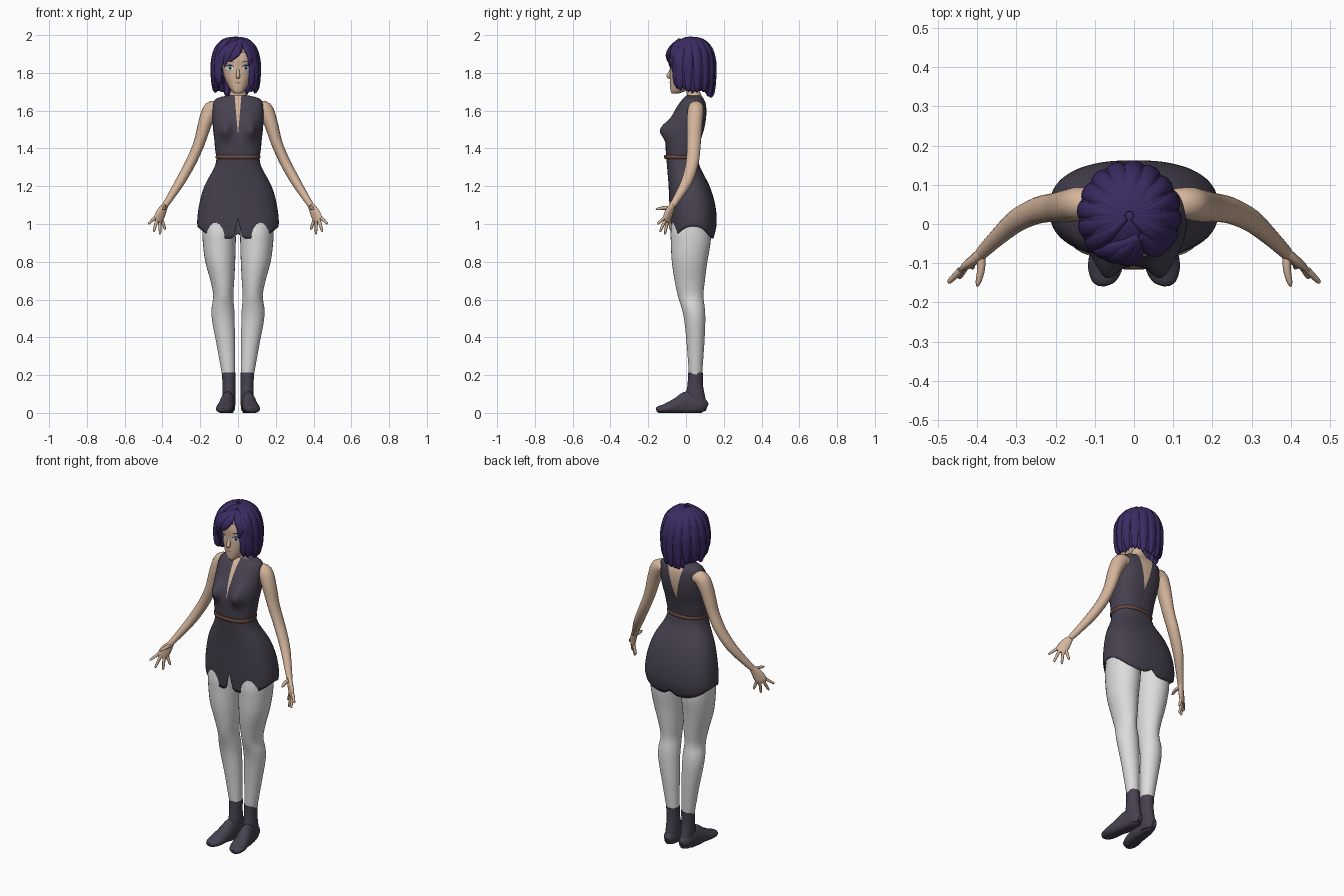
import bpy, bmesh, math, random
from mathutils import Vector

random.seed(4)
cube = bpy.data.objects.get("Cube")
if cube:
    bpy.data.objects.remove(cube)


def material(name, rgb):
    m = bpy.data.materials.new(name)
    m.use_nodes = True
    m.diffuse_color = (*rgb, 1)
    m.node_tree.nodes["Principled BSDF"].inputs["Base Color"].default_value = (*rgb, 1)
    return m


SKIN = material("skin", (.66, .46, .33))
HAIR = material("purple_hair", (.045, .024, .125))
CLOTH = material("dark_cloth", (.062, .053, .078))
LEGS = material("pale_leggings", (.72, .72, .72))
BELT = material("brown_leather", (.14, .065, .045))
WHITE = material("eye_white", (.8, .82, .85))
IRIS = material("teal_iris", (.2, .42, .48))
DARK = material("dark_lash", (.02, .015, .03))
LIP = material("lip", (.42, .2, .16))


def spline(rows, k=4):
    """Catmull-Rom samples through rows of numbers."""
    out = []
    for i in range(len(rows) - 1):
        a, b, c, d = (rows[max(0, min(j, len(rows) - 1))] for j in range(i - 1, i + 3))
        for s in range(k):
            t = s / k
            out.append([.5 * (2 * q + (r - p) * t + (2 * p - 5 * q + 4 * r - e) * t * t
                              + (3 * q - p - 3 * r + e) * t ** 3)
                        for p, q, r, e in zip(a, b, c, d)])
    return out + [list(rows[-1])]


def rings_object(name, rings, mat, mirror=False, cap=True):
    n = len(rings[0])
    faces = [(i * n + j, i * n + (j + 1) % n, (i + 1) * n + (j + 1) % n, (i + 1) * n + j)
             for i in range(len(rings) - 1) for j in range(n)]
    if cap:
        faces += [tuple(range(n))[::-1], tuple(range((len(rings) - 1) * n, len(rings) * n))]
    me = bpy.data.meshes.new(name)
    me.from_pydata([v for r in rings for v in r], [], faces)
    bm = bmesh.new()
    bm.from_mesh(me)
    bmesh.ops.recalc_face_normals(bm, faces=bm.faces)
    for f in bm.faces:
        f.smooth = len(f.verts) == 4
    bm.to_mesh(me)
    bm.free()
    return add_object(name, me, mat, mirror)


def add_object(name, me, mat, mirror=False):
    me.materials.append(mat)
    ob = bpy.data.objects.new(name, me)
    bpy.context.collection.objects.link(ob)
    if mirror:
        ob.modifiers.new("mirror", "MIRROR").use_mirror_merge = False
    return ob


def oval(z, cx, rx, y0, y1, n=32, power=2.3):
    """Rounded horizontal section; vertex 0 is the front centre."""
    def bulge(v):
        return math.copysign(abs(v) ** (2 / power), v)
    return [(cx + rx * bulge(math.sin(a)), (y0 + y1) / 2 - (y1 - y0) / 2 * bulge(math.cos(a)), z)
            for a in (2 * math.pi * j / n for j in range(n))]


def loft(name, rows, mat, mirror=False, n=32, power=2.3):
    return rings_object(name, [oval(*r, n, power) for r in spline(rows)], mat, mirror)


def tube(name, rows, mat, hint, mirror=False, n=12, floor=False, k=4):
    """Sweep an ellipse along rows of x, y, z, width, thickness."""
    rows = spline(rows, k)
    pts = [Vector(r[:3]) for r in rows]
    rings = []
    for i, p in enumerate(pts):
        t = (pts[min(i + 1, len(pts) - 1)] - pts[max(i - 1, 0)]).normalized()
        h = hint(p) if callable(hint) else Vector(hint)
        side = t.cross(h).normalized()
        up = side.cross(t)
        ring = []
        for j in range(n):
            a = 2 * math.pi * j / n
            v = p + side * math.cos(a) * rows[i][3] + up * math.sin(a) * rows[i][4]
            if floor:
                v.z = max(v.z, 0)
            ring.append(v)
        rings.append(ring)
    return rings_object(name, rings, mat, mirror)


# Legs and boots
loft("leg", [(1.08, .095, .09, -.06, .13), (.97, .099, .089, -.08, .132), (.9, .099, .087, -.08, .13),
             (.8, .094, .079, -.075, .113), (.7, .083, .063, -.06, .1), (.62, .078, .053, -.043, .092),
             (.55, .08, .06, -.022, .1), (.48, .077, .059, -.008, .102), (.35, .063, .048, .005, .096),
             (.18, .048, .033, .017, .083)], LEGS, True, power=2)
loft("boot_shaft", [(.215, .049, .037, .012, .09), (.15, .048, .034, .008, .09), (.1, .048, .035, 0, .098),
                    (.05, .048, .034, .0, .108), (.01, .048, .03, .01, .105)], CLOTH, True, 24, 2)
tube("boot_foot", [(.048, .112, .03, .014, .02), (.049, .08, .04, .034, .045), (.055, .01, .045, .037, .07),
                   (.064, -.05, .035, .042, .044), (.074, -.11, .022, .044, .026),
                   (.08, -.145, .018, .03, .018), (.081, -.157, .016, .012, .01)],
     CLOTH, (0, 0, 1), True, 16, True)

# Skirt with a curved hem that rises at the sides and splits at the front
COLS, STEPS = 96, 22
profile = spline([(1.36, 0, .112, -.105, .06), (1.3, 0, .125, -.1, .075), (1.2, 0, .178, -.092, .125),
                  (1.1, 0, .206, -.088, .155), (1.0, 0, .216, -.084, .162), (.92, 0, .2, -.078, .145)], 8)


def section_at(rows, z):
    for a, b in zip(rows, rows[1:]):
        if min(a[0], b[0]) <= z <= max(a[0], b[0]):
            t = (z - a[0]) / (b[0] - a[0])
            return [p + (q - p) * t for p, q in zip(a, b)]
    return rows[0] if abs(z - rows[0][0]) < abs(z - rows[-1][0]) else rows[-1]


hems = []
for x, y, z in oval(.95, 0, 1, -1, 1, COLS, 2.4):
    notch = .11 * math.exp(-(x / .07) ** 2) if y < 0 else .025 * math.exp(-(x / .12) ** 2)
    hems.append(.922 + .065 * abs(x) ** 4 + notch)
skirt_rings = []
for i in range(STEPS + 1):
    heights = [1.36 + (h - 1.36) * i / STEPS for h in hems]
    skirt_rings.append([oval(*section_at(profile, z), COLS, 2.4)[j] for j, z in enumerate(heights)])
skirt = rings_object("skirt", skirt_rings, CLOTH, cap=False)
solid = skirt.modifiers.new("thickness", "SOLIDIFY")
solid.thickness, solid.offset = .006, -1

# Sleeveless bodice: bust shaping, then neckline openings cut as skin faces
body = spline([(1.34, 0, .11, -.103, .058), (1.385, 0, .12, -.107, .065), (1.45, 0, .126, -.108, .08),
               (1.5, 0, .132, -.1, .095), (1.55, 0, .135, -.084, .105), (1.6, 0, .135, -.06, .108),
               (1.64, 0, .131, -.035, .104), (1.665, 0, .112, -.014, .092), (1.68, 0, .06, .0, .082)])
rings = [oval(*r, 64, 2.4) for r in body]
rings = [[(x, y - (.048 * math.exp(-((abs(x) - .07) / .035) ** 2 - ((z - 1.5) / .05) ** 2) if y < 0 else 0), z)
          for x, y, z in r] for r in rings]
bodice = rings_object("bodice", rings, CLOTH)
bodice.data.materials.append(SKIN)
bm = bmesh.new()
bm.from_mesh(bodice.data)
for facing, slope, base in ((-1, .085, 1.47), (1, .25, 1.47)):
    for s in (-1, 1):
        part = [f for f in bm.faces if (f.calc_center_median().y - .03) * facing > 0]
        geom = part + list({e for f in part for e in f.edges}) + list({v for f in part for v in f.verts})
        bmesh.ops.bisect_plane(bm, geom=geom, plane_co=(0, 0, base), plane_no=(s, 0, -slope))
    for f in bm.faces:
        c = f.calc_center_median()
        if (c.y - .03) * facing > 0 and abs(c.x) < slope * (c.z - base):
            f.material_index = 1
bm.to_mesh(bodice.data)
bm.free()
loft("belt", [(1.345, 0, .114, -.112, .064), (1.35, 0, .118, -.116, .068),
              (1.36, 0, .118, -.116, .068), (1.365, 0, .114, -.112, .064)], BELT, n=48, power=2.4)

# Arms and hands
PALM = Vector((-.6, -.78, 0))
tube("arm", [(.1, .055, 1.615, .03, .036), (.14, .052, 1.607, .043, .042), (.172, .046, 1.54, .037, .042),
             (.205, .042, 1.43, .03, .037), (.248, .034, 1.33, .028, .034), (.3, .008, 1.235, .026, .03),
             (.346, -.032, 1.16, .021, .023), (.388, -.073, 1.095, .016, .017)], SKIN, (0, 1, 0), True, 18)
tube("palm", [(.384, -.069, 1.1, .016, .014), (.404, -.088, 1.065, .029, .014),
              (.42, -.1, 1.03, .032, .012), (.427, -.107, 1.012, .027, .008)], SKIN, PALM, True)
spread = Vector((.76, -.59, .25))
tips = ((.474, -.15, 1.0), (.446, -.138, .958), (.412, -.112, .945), (.385, -.082, .97))
for i, tip in enumerate(tips):
    a, b = Vector((.422, -.102, 1.025)) + spread * (.026 - .0175 * i), Vector(tip)
    tube("finger", [(*a, .009, .009), (*a.lerp(b, .5), .008, .008), (*a.lerp(b, .9), .006, .006),
                    (*b, .002, .002)], SKIN, PALM, True, 8)
tube("thumb", [(.39, -.08, 1.085, .011, .011), (.39, -.115, 1.085, .01, .01),
               (.397, -.148, 1.08, .007, .007), (.4, -.16, 1.078, .002, .002)], SKIN, (0, 0, 1), True, 8)

# Neck and head
loft("neck", [(1.64, 0, .065, .0, .09), (1.685, 0, .046, .005, .08), (1.72, 0, .033, -.004, .066),
              (1.79, 0, .034, -.01, .066)], SKIN, power=2)
FACE = 2.2
head_rows = [(1.69, 0, .016, -.074, -.04), (1.705, 0, .034, -.082, 0), (1.74, 0, .056, -.085, .06),
             (1.78, 0, .073, -.085, .09), (1.83, 0, .083, -.084, .11), (1.88, 0, .086, -.086, .115),
             (1.94, 0, .07, -.066, .1), (1.97, 0, .03, -.01, .06)]
loft("head", head_rows, SKIN, n=48, power=FACE)
tube("nose", [(0, -.078, 1.825, .006, .004), (0, -.086, 1.8, .009, .008), (0, -.092, 1.783, .011, .012),
              (0, -.084, 1.772, .007, .005)], SKIN, (0, -1, 0))
head_dense = spline(head_rows)


def face_patch(name, cx, cz, rx, rz, lift, mat, arch=0):
    """Thin oval plate that follows the face."""
    rings = []
    for k in (1, .55, .08):
        ring = []
        for j in range(20):
            a = 2 * math.pi * j / 20
            u = k * math.cos(a)
            x, z = cx + rx * u, cz + rz * k * math.sin(a) - arch * u * u
            _, _, w, y0, y1 = section_at(head_dense, z)
            depth = max(0, 1 - abs(x / w) ** FACE) ** (1 / FACE)
            ring.append((x, (y0 + y1) / 2 - (y1 - y0) / 2 * depth - lift, z))
        rings.append(ring)
    rings_object(name, rings, mat, cx != 0)


face_patch("eye_white", .043, 1.826, .02, .014, .002, WHITE)
face_patch("iris", .042, 1.826, .011, .013, .0035, IRIS)
face_patch("pupil", .042, 1.826, .005, .007, .005, DARK)
face_patch("upper_lash", .043, 1.841, .023, .0035, .005, DARK, .009)
face_patch("eyebrow", .043, 1.862, .022, .0025, .003, HAIR, .007)
face_patch("mouth", 0, 1.748, .017, .004, .002, LIP)

# Hair: a cap, hanging locks around the sides and back, and a parted fringe
MID = Vector((-.012, .022, 1.86))
bm = bmesh.new()
bmesh.ops.create_uvsphere(bm, u_segments=40, v_segments=24, radius=1)
for v in bm.verts:
    v.co = Vector((v.co.x * .112, v.co.y * .116, v.co.z * .127)) + MID
gone = [f for f in bm.faces if f.calc_center_median().z < (1.905 if f.calc_center_median().y < -.035 else 1.77)]
bmesh.ops.delete(bm, geom=gone, context="FACES")
for f in bm.faces:
    f.smooth = True
cap_mesh = bpy.data.meshes.new("hair_cap")
bm.to_mesh(cap_mesh)
bm.free()
add_object("hair_cap", cap_mesh, HAIR)


def outward(p):
    return Vector((p.x - MID.x, p.y - MID.y, max(p.z - MID.z, 0) + .001))


LOCKS = 24
for i in range(LOCKS):
    turn = math.radians(52 + 256 * i / (LOCKS - 1))
    back = (1 - math.cos(turn)) / 2
    end = 1.735 - .055 * back + random.uniform(-.015, .015)
    grow = 1 + (.05 if i % 2 else 0)
    rows = []
    for out, z, w in ((.08, 1.984, .008), (.5, 1.968, .018), (.85, 1.926, .024), (1, 1.86, .026),
                      (1.01, 1.8, .025), (.98, (1.8 + end) / 2, .022), (.93, end + .015, .013), (.9, end, .003)):
        rows.append((MID.x + .112 * grow * out * math.sin(turn), MID.y - .118 * grow * out * math.cos(turn),
                     z, w, min(w, .015)))
    tube("hair_lock", rows, HAIR, outward, n=10, k=3)

fringe = [[(.0, 1.93), (-.02, 1.895), (-.045, 1.86)], [(-.03, 1.935), (-.06, 1.89), (-.072, 1.83)],
          [(-.06, 1.93), (-.09, 1.87), (-.1, 1.77)], [(.045, 1.935), (.066, 1.89), (.058, 1.835)],
          [(.07, 1.92), (.088, 1.86), (.088, 1.77)]]
for path in fringe:
    rows = []
    for (x, z), w in zip([(.015, 1.972)] + path, (.012, .024, .022, .003)):
        d = 1 - ((x - MID.x) / .122) ** 2 - (max(z - MID.z, 0) / .13) ** 2
        rows.append((x, MID.y - .122 * math.sqrt(max(d, .05)), z, w, min(w, .012)))
    tube("fringe_lock", rows, HAIR, outward, n=10)
